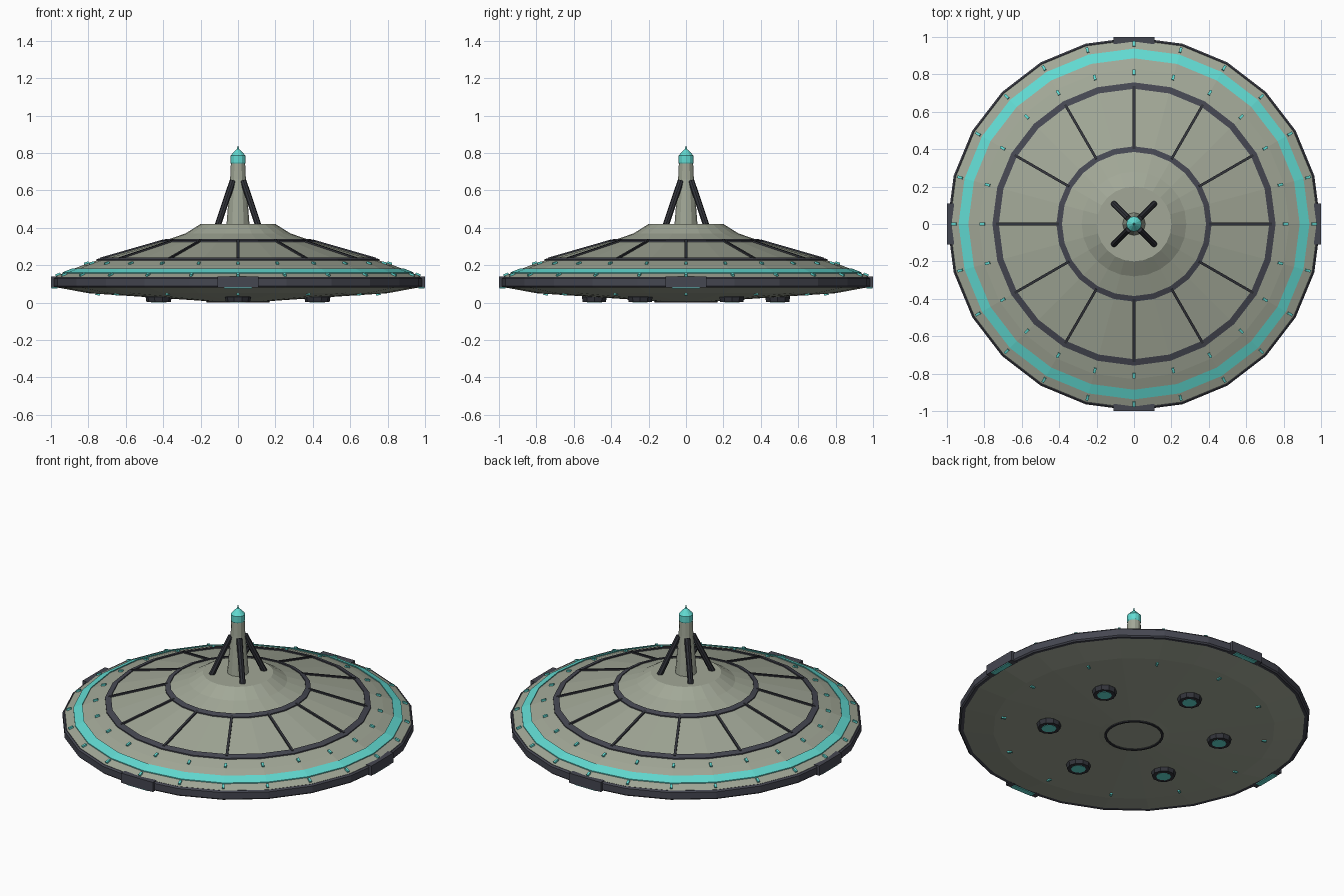
import bpy, bmesh, math
from mathutils import Vector, Matrix

if "Cube" in bpy.data.objects:
    bpy.data.objects.remove(bpy.data.objects["Cube"])


def material(name, rgb):
    m = bpy.data.materials.new(name)
    m.diffuse_color = (*rgb, 1)
    m.use_nodes = True
    m.node_tree.nodes["Principled BSDF"].inputs["Base Color"].default_value = m.diffuse_color
    return m


HULL = material("grey green hull", (0.36, 0.39, 0.31))
TRIM = material("slate trim", (0.06, 0.063, 0.083))
DARK = material("dark metal", (0.032, 0.034, 0.043))
GLOW = material("cyan glow", (0.12, 0.70, 0.64))


def finish(bm, name, mat):
    bmesh.ops.recalc_face_normals(bm, faces=bm.faces)
    me = bpy.data.meshes.new(name)
    bm.to_mesh(me)
    bm.free()
    me.materials.append(mat)
    ob = bpy.data.objects.new(name, me)
    bpy.context.collection.objects.link(ob)
    return ob


def lathe(name, mat, profile, sides=24, closed=False, centre=(0, 0, 0)):
    """Spin (radius, z) points round z; open profiles get end caps."""
    bm = bmesh.new()
    c = Vector(centre)
    rings = [[bm.verts.new(c + Vector((r * math.cos(math.tau * i / sides),
                                       r * math.sin(math.tau * i / sides), z)))
              for i in range(sides)] for r, z in profile]
    pairs = list(zip(rings, rings[1:]))
    if closed:
        pairs.append((rings[-1], rings[0]))
    else:
        bm.faces.new(rings[0])
        bm.faces.new(rings[-1])
    for a, b in pairs:
        for i in range(sides):
            j = (i + 1) % sides
            bm.faces.new((a[i], a[j], b[j], b[i]))
    return finish(bm, name, mat)


def polar(r, deg, z):
    a = math.radians(deg)
    return Vector((r * math.cos(a), r * math.sin(a), z))


def bars(name, mat, ends, width, height, sides=4):
    """Bars between point pairs: boxes, or round rods if sides > 4."""
    bm = bmesh.new()
    for p, q in ends:
        d = q - p
        rot = d.to_track_quat('X', 'Z').to_matrix().to_4x4()
        mat4 = Matrix.Translation((p + q) / 2) @ rot
        if sides == 4:
            bmesh.ops.create_cube(bm, size=1, matrix=mat4 @ Matrix.Diagonal((d.length, width, height, 1)))
        else:
            bmesh.ops.create_cone(bm, cap_ends=True, segments=sides, radius1=width / 2,
                                  radius2=width / 2, depth=d.length,
                                  matrix=mat4 @ Matrix.Rotation(math.pi / 2, 4, 'Y'))
    return finish(bm, name, mat)


# Saucer hull
UPPER = [(0.99, 0.134), (0.83, 0.2), (0.74, 0.23), (0.4, 0.328), (0.28, 0.37), (0.2, 0.42)]
LOWER = [(0.16, 0.006), (0.2, 0.01), (0.8, 0.05), (0.985, 0.084)]
lathe("saucer_hull", HULL, LOWER + UPPER)


def top_z(r):
    for (r1, z1), (r2, z2) in zip(UPPER, UPPER[1:]):
        if r2 <= r <= r1:
            return z1 + (z2 - z1) * (r1 - r) / (r1 - r2)


def band(name, mat, r1, r2, h):
    lathe(name, mat, [(r1, top_z(r1) - 0.01), (r1, top_z(r1) + h),
                      (r2, top_z(r2) + h), (r2, top_z(r2) - 0.01)], closed=True)


# Rim and raised bands
lathe("rim", TRIM, [(0.96, 0.082), (0.99, 0.08), (0.998, 0.088), (0.998, 0.128),
                    (0.99, 0.137), (0.96, 0.13)], closed=True)
band("glow_band", GLOW, 0.938, 0.886, 0.006)
band("outer_ring", TRIM, 0.757, 0.723, 0.007)
band("inner_ring", TRIM, 0.415, 0.385, 0.007)
lathe("belly_ring", DARK, [(0.155, 0.012), (0.155, 0.0), (0.168, 0.0), (0.168, 0.012)], closed=True)

# Spokes between the rings
bars("spokes", DARK, [(polar(0.4, a, 0.329), polar(0.735, a, 0.2325))
                      for a in range(0, 360, 30)], 0.014, 0.016)

# Small lights, above and below
for name, r, step in (("inner_lights", 0.81, 15), ("outer_lights", 0.962, 15)):
    bars(name, GLOW, [(polar(r - 0.013, a, top_z(r - 0.013) + 0.003),
                       polar(r + 0.013, a, top_z(r + 0.013) + 0.003))
                      for a in range(0, 360, step)], 0.014, 0.014)
bars("belly_lights", GLOW, [(polar(0.737, a, 0.045), polar(0.763, a, 0.047))
                            for a in range(0, 360, 30)], 0.014, 0.014)

# Rim blocks with a glowing strip under each
bars("rim_blocks", TRIM, [(polar(0.955, a, 0.11), polar(1.0, a, 0.11))
                          for a in range(0, 360, 90)], 0.22, 0.06)
bars("rim_block_strips", GLOW, [(polar(0.965, a, 0.079), polar(0.997, a, 0.079))
                                for a in range(0, 360, 90)], 0.15, 0.008)

# Belly pods with glowing lenses
for i in range(6):
    c = polar(0.49, 30 + 60 * i, 0)
    lathe(f"pod_{i + 1}", DARK, [(0.055, 0.045), (0.07, 0.03), (0.065, 0.002)], 10, centre=c)
    lathe(f"pod_lens_{i + 1}", GLOW, [(0.042, 0.006), (0.042, 0.0)], 10, centre=c)

# Mast, glowing tip and four diagonal struts
lathe("mast", HULL, [(0.062, 0.41), (0.055, 0.5), (0.042, 0.66), (0.038, 0.75)], 12)
lathe("mast_tip", GLOW, [(0.038, 0.742), (0.041, 0.748), (0.041, 0.785), (0.012, 0.815),
                         (0.006, 0.82), (0.002, 0.838)], 12)
bars("mast_struts", DARK, [(polar(0.152, a, 0.415), polar(0.04, a, 0.65))
                           for a in range(45, 360, 90)], 0.034, 0.034, sides=8)
